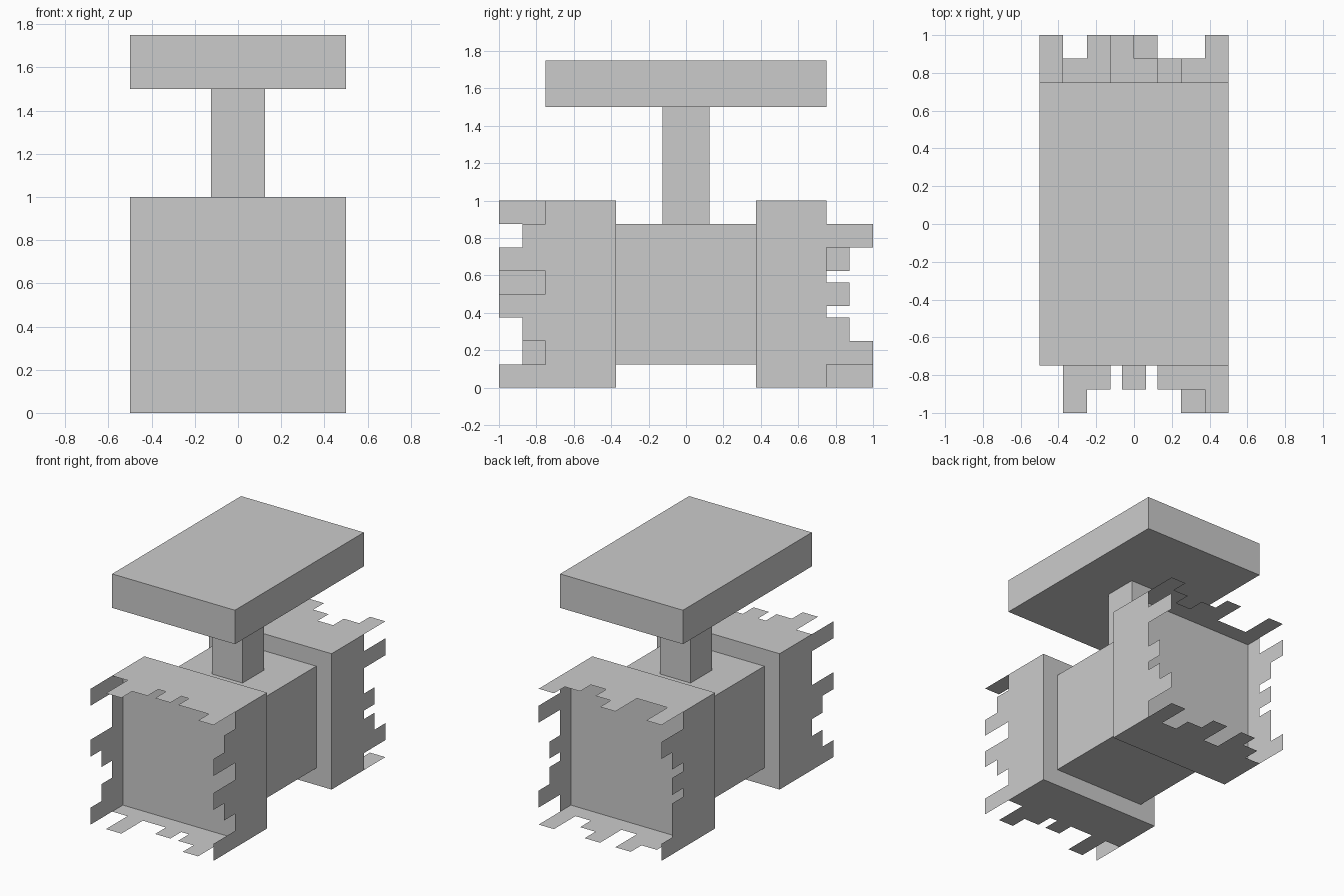
import bpy
from itertools import groupby

if "Cube" in bpy.data.objects:
    bpy.data.objects.remove(bpy.data.objects["Cube"])


def make(name, verts, faces):
    mesh = bpy.data.meshes.new(name)
    mesh.from_pydata(verts, [], faces)
    mesh.update()
    obj = bpy.data.objects.new(name, mesh)
    bpy.context.collection.objects.link(obj)
    return obj


def box(name, x, y, z):
    """Axis-aligned box from (min, max) ranges."""
    verts = [(a, b, c) for a in x for b in y for c in z]
    faces = [(0, 1, 3, 2), (4, 6, 7, 5), (0, 4, 5, 1),
             (2, 3, 7, 6), (0, 2, 6, 4), (1, 5, 7, 3)]
    return make(name, verts, faces)


def ragged_sheet(name, pattern, place):
    """Flat sheet whose outer edge steps out by 1/8 per digit, in 16 columns."""
    outline = [(1, 0.625), (0, 0.625)]
    t = 0
    for digit, run in groupby(pattern):
        width = len(list(run)) / 16
        depth = 0.75 + int(digit) / 8
        outline += [(t, depth), (t + width, depth)]
        t += width
    return make(name, [place(t, d) for t, d in outline],
                [tuple(range(len(outline)))])


# Main solids
box("top_plate", (-0.5, 0.5), (-0.75, 0.75), (1.5, 1.75))
box("post", (-0.125, 0.125), (-0.125, 0.125), (0.875, 1.5))
box("core", (-0.375, 0.375), (-0.375, 0.375), (0.125, 0.875))
box("front_block", (-0.5, 0.5), (-0.625, -0.375), (0, 1))
box("back_block", (-0.5, 0.5), (0.375, 0.625), (0, 1))

# Ragged edge patterns: sides read from the top down, top/bottom from -x to +x
A = "0011220022110022"
B = "2200002211001122"
C = "0022000110112200"
D = "0022110110111122"

# Thin rims with ragged edges around each recessed end
ends = {"front": (-1, dict(right=A, left=B, top=D, bottom=C)),
        "back": (1, dict(right=C, left=D, top=B, bottom=A))}
for end, (s, rims) in ends.items():
    for side, x in (("right", 0.5), ("left", -0.5)):
        ragged_sheet(f"{end}_{side}_rim", rims[side],
                     lambda t, d: (x, s * d, 1 - t))
    for side, z in (("top", 1), ("bottom", 0)):
        ragged_sheet(f"{end}_{side}_rim", rims[side],
                     lambda t, d: (t - 0.5, s * d, z))
